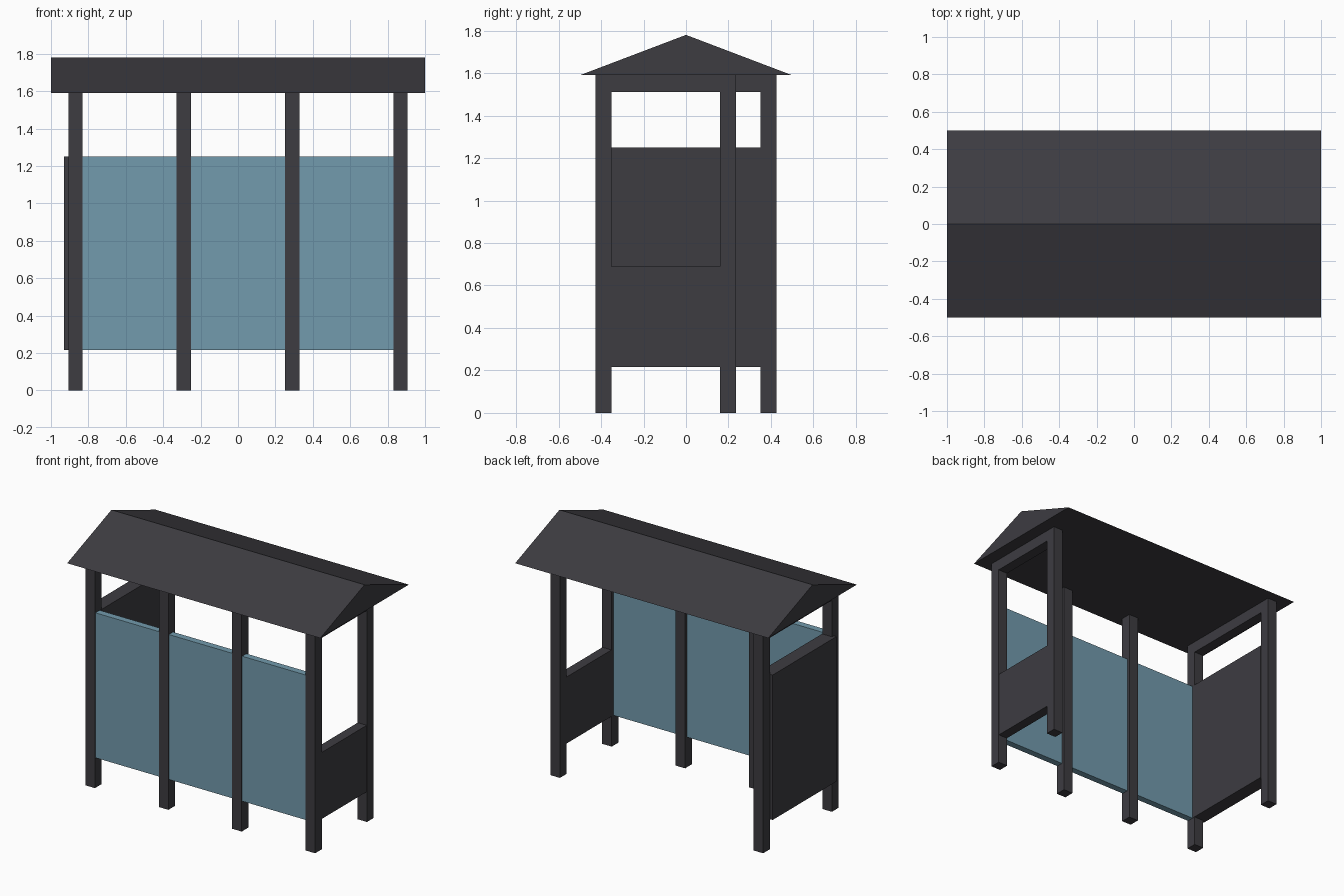
import bpy, bmesh

if "Cube" in bpy.data.objects:
    bpy.data.objects.remove(bpy.data.objects["Cube"])

def material(name, rgb):
    m = bpy.data.materials.new(name)
    m.diffuse_color = (*rgb, 1.0)
    m.use_nodes = True
    m.node_tree.nodes["Principled BSDF"].inputs["Base Color"].default_value = m.diffuse_color
    return m

DARK = material("dark grey metal", (0.047, 0.045, 0.053))
GLASS = material("blue glass", (0.171, 0.328, 0.418))

def finish(name, bm, mat):
    bmesh.ops.recalc_face_normals(bm, faces=bm.faces)
    mesh = bpy.data.meshes.new(name)
    bm.to_mesh(mesh)
    bm.free()
    mesh.materials.append(mat)
    ob = bpy.data.objects.new(name, mesh)
    bpy.context.collection.objects.link(ob)
    return ob

def box(name, xr, yr, zr, mat=DARK):
    """Box spanning the given x, y and z ranges."""
    bm = bmesh.new()
    bmesh.ops.create_cube(bm, size=1.0)
    for v in bm.verts:
        for i, (lo, hi) in enumerate((xr, yr, zr)):
            v.co[i] = lo if v.co[i] < 0 else hi
    return finish(name, bm, mat)

W = 0.0375            # half width of a post
EAVE, RIDGE = 1.59, 1.78
FRONT_Y, SIDE_X = -0.388, 0.87
REAR_Y = {"left": 0.388, "right": 0.197}

def around(c, w=W):
    return (c - w, c + w)

# Four posts along the front
for i, x in enumerate((-SIDE_X, -0.29, 0.29, SIDE_X)):
    box(f"front_post_{i + 1}", around(x), around(FRONT_Y), (0, EAVE))

# Rear post and top beam on each side; the right side is shallower
for side, sx in (("left", -SIDE_X), ("right", SIDE_X)):
    ry = REAR_Y[side]
    box(f"{side}_rear_post", around(sx), around(ry), (0, EAVE))
    box(f"{side}_top_beam", around(sx), (FRONT_Y + W, ry - W), (1.51, EAVE))

# Side walls: tall on the left and standing proud, low on the right
box("left_wall", (-0.93, -0.83), (-0.37, 0.35), (0.215, 1.25))
box("right_wall", (SIDE_X - W + 0.002, SIDE_X + W - 0.002), (-0.36, 0.165), (0.215, 0.69))

# Glass panes between the front posts
edges = [-SIDE_X, -0.29, 0.29, SIDE_X]
for i in range(3):
    box(f"glass_pane_{i + 1}", (edges[i] + W, edges[i + 1] - W),
        (-0.42, -0.372), (0.215, 1.25), GLASS)

# Gabled roof: triangular profile extruded along x
bm = bmesh.new()
profile = [(-0.5, EAVE), (0.5, EAVE), (0.0, RIDGE)]
gable = bm.faces.new([bm.verts.new((-1.0, y, z)) for y, z in profile])
ext = bmesh.ops.extrude_face_region(bm, geom=[gable], use_keep_orig=True)
moved = [g for g in ext["geom"] if isinstance(g, bmesh.types.BMVert)]
bmesh.ops.translate(bm, verts=moved, vec=(2.0, 0, 0))
finish("gabled_roof", bm, DARK)
